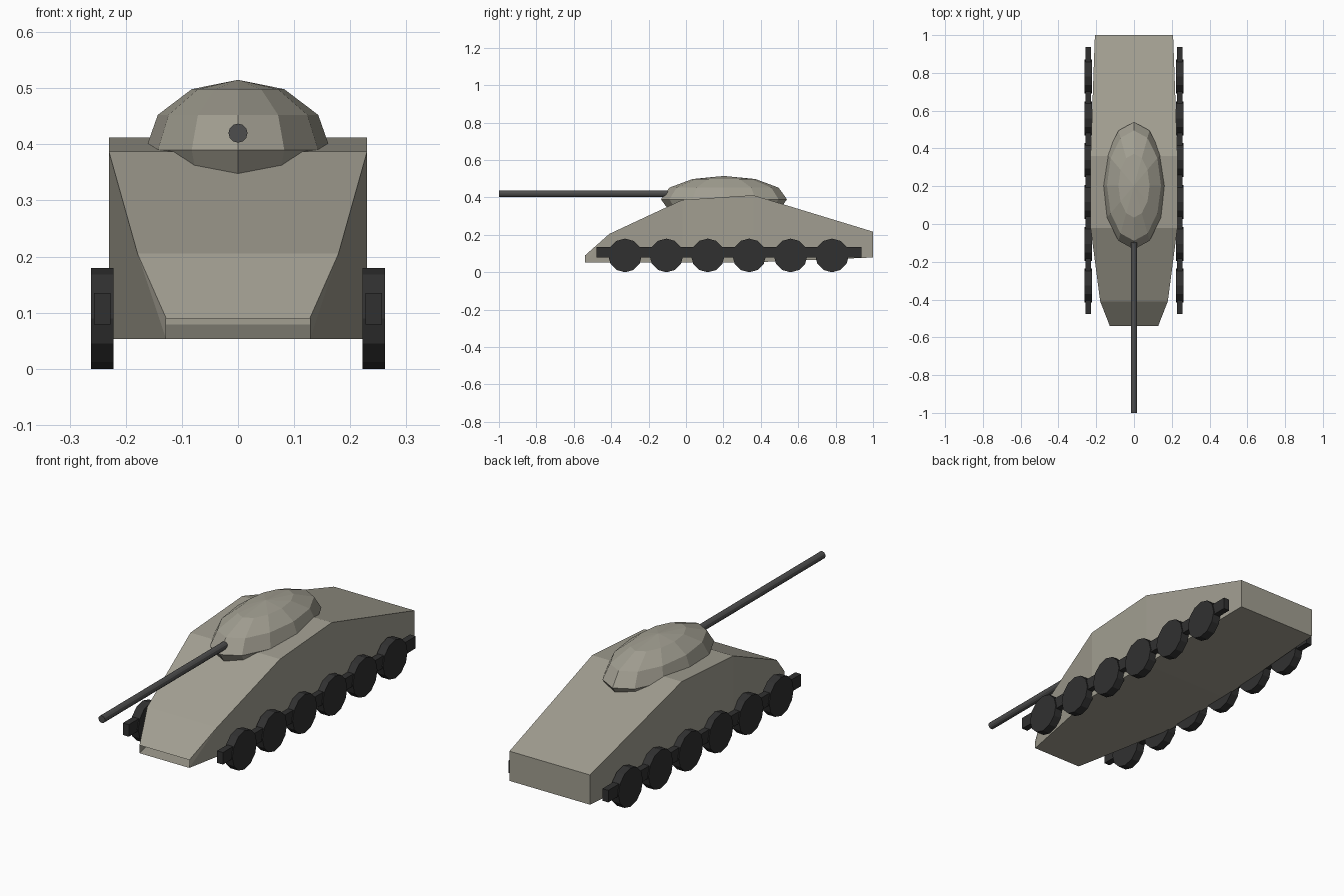
import bpy, bmesh
from math import pi
from mathutils import Matrix

if "Cube" in bpy.data.objects:
    bpy.data.objects.remove(bpy.data.objects["Cube"])


def material(name, rgb):
    m = bpy.data.materials.new(name)
    m.diffuse_color = (*rgb, 1)
    m.use_nodes = True
    m.node_tree.nodes["Principled BSDF"].inputs["Base Color"].default_value = m.diffuse_color
    return m


TAN = material("armour_tan", (0.36, 0.345, 0.285))
DARK = material("rubber_dark", (0.03, 0.03, 0.03))
STEEL = material("gun_steel", (0.075, 0.075, 0.075))


def make(name, bm, mat):
    bmesh.ops.recalc_face_normals(bm, faces=bm.faces[:])
    me = bpy.data.meshes.new(name)
    bm.to_mesh(me)
    bm.free()
    me.materials.append(mat)
    ob = bpy.data.objects.new(name, me)
    bpy.context.collection.objects.link(ob)
    return ob


def cylinder(name, r, length, sides, rot, loc, mat):
    bm = bmesh.new()
    bmesh.ops.create_cone(bm, cap_ends=True, segments=sides, radius1=r,
                          radius2=r, depth=length,
                          matrix=Matrix.Translation(loc) @ rot)
    return make(name, bm, mat)


# Hull: top and bottom edge points (half width, y, z), open at the nose
top = [(0.128, -0.54, 0.09), (0.179, -0.41, 0.205), (0.23, -0.02, 0.387),
       (0.23, 0.36, 0.412), (0.207, 1.0, 0.217)]
bottom = [(0.128, -0.54, 0.053), (0.23, -0.02, 0.053),
          (0.23, 0.36, 0.053), (0.207, 1.0, 0.079)]
bm = bmesh.new()
t, b = ([[bm.verts.new((s * x, y, z)) for x, y, z in pts] for s in (1, -1)]
        for pts in (top, bottom))
for edge in (t, b):
    for i in range(len(edge[0]) - 1):
        bm.faces.new((edge[0][i], edge[0][i + 1], edge[1][i + 1], edge[1][i]))
for u, v in zip(t, b):
    bm.faces.new((u[0], u[1], v[0]))
    for i in range(1, 4):
        bm.faces.new((u[i], u[i + 1], v[i], v[i - 1]))
bm.faces.new((t[0][4], t[1][4], b[1][3], b[0][3]))
make("hull", bm, TAN)

# Turret: faceted ellipsoid sunk into the hull
bm = bmesh.new()
bmesh.ops.create_uvsphere(bm, u_segments=12, v_segments=6, radius=1,
                          matrix=Matrix.Translation((0, 0.203, 0.39))
                          @ Matrix.Diagonal((0.165, 0.337, 0.125, 1)))
make("turret", bm, TAN)

# Gun barrel
cylinder("gun_barrel", 0.017, 1.0, 12, Matrix.Rotation(pi / 2, 4, 'X'),
         (0, -0.5, 0.42), STEEL)

# Running gear on both sides
for side, s in (("right", 1), ("left", -1)):
    bm = bmesh.new()
    bmesh.ops.create_cube(bm, size=1,
                          matrix=Matrix.Translation((s * 0.242, 0.23, 0.107))
                          @ Matrix.Diagonal((0.03, 1.415, 0.056, 1)))
    make(f"axle_beam_{side}", bm, DARK)
    for i in range(6):
        cylinder(f"wheel_{side}_{i + 1}", 0.09, 0.04, 12,
                 Matrix.Rotation(pi / 2, 4, 'Y'),
                 (s * 0.242, -0.326 + i * 0.2213, 0.09), DARK)
